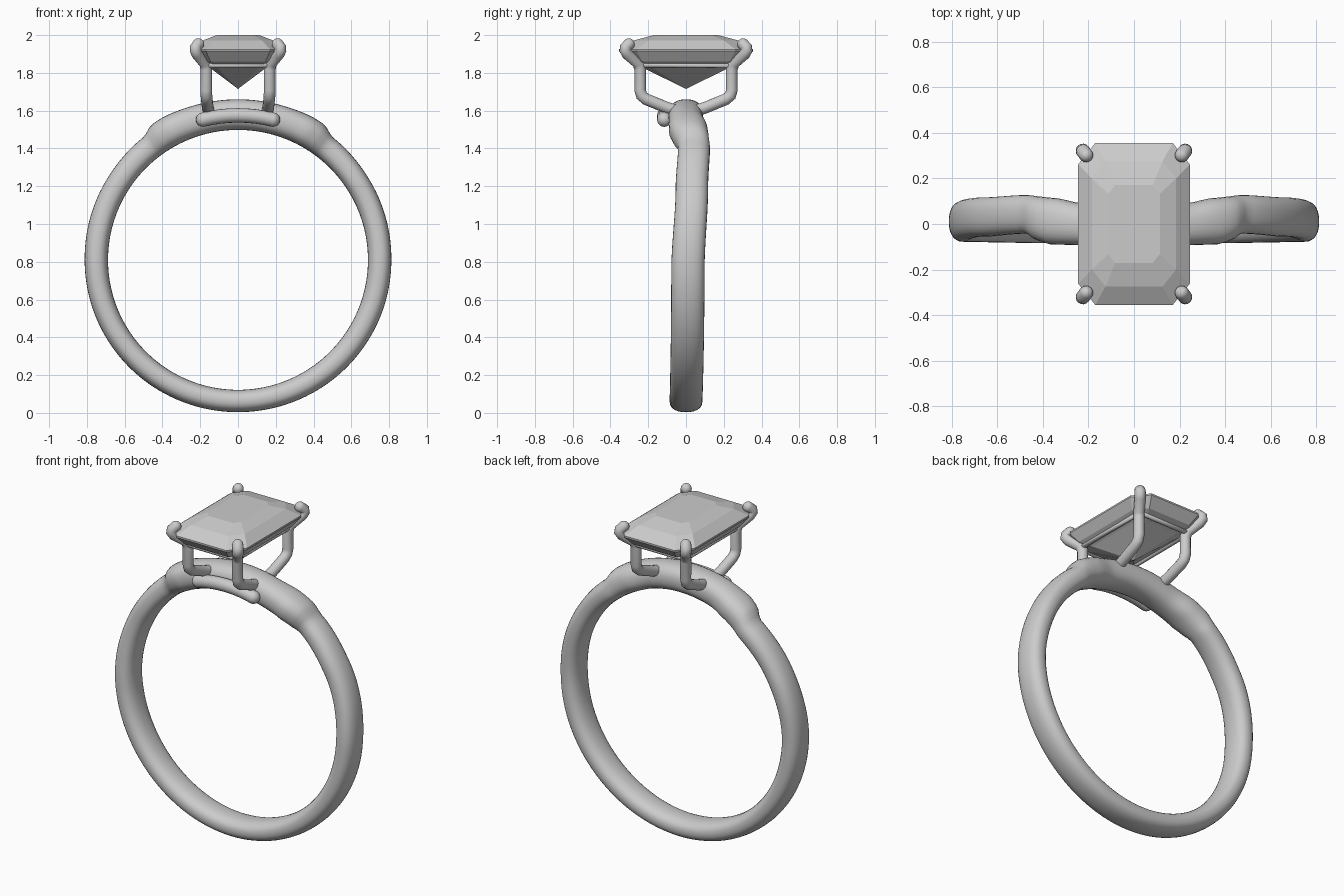
import bpy, bmesh, math
from mathutils import Vector

cube = bpy.data.objects.get("Cube")
if cube:
    bpy.data.objects.remove(cube, do_unlink=True)


def material(name, value):
    mat = bpy.data.materials.new(name)
    mat.use_nodes = True
    colour = (value, value, value, 1)
    mat.diffuse_color = colour
    mat.node_tree.nodes["Principled BSDF"].inputs["Base Color"].default_value = colour
    return mat


grey = material("light grey", 0.6)


def finish(name, bm, smooth):
    bmesh.ops.recalc_face_normals(bm, faces=bm.faces[:])
    mesh = bpy.data.meshes.new(name)
    bm.to_mesh(mesh)
    bm.free()
    mesh.materials.append(grey)
    for p in mesh.polygons:
        p.use_smooth = smooth
    obj = bpy.data.objects.new(name, mesh)
    bpy.context.collection.objects.link(obj)
    return obj


def bridge(bm, rings, closed=False):
    """Join successive vertex loops with quads."""
    count = len(rings) if closed else len(rings) - 1
    for i in range(count):
        a, b = rings[i], rings[(i + 1) % len(rings)]
        n = len(a)
        for j in range(n):
            k = (j + 1) % n
            bm.faces.new((a[j], a[k], b[k], b[j]))


def rod(name, points, radius, closed=False, sides=16):
    """Round wire through points, with ball ends when open."""
    bm = bmesh.new()
    pts = [Vector(p) for p in points]
    n = len(pts)
    rings, side = [], None
    for i, p in enumerate(pts):
        before = pts[i - 1] if closed or i else p
        after = pts[(i + 1) % n] if closed or i < n - 1 else p
        tangent = ((after - p).normalized() + (p - before).normalized()).normalized()
        if side is None:
            side = tangent.orthogonal()
        side = (side - tangent * side.dot(tangent)).normalized()
        other = tangent.cross(side)
        ring = []
        for j in range(sides):
            t = math.tau * j / sides
            ring.append(bm.verts.new(p + radius * (side * math.cos(t) + other * math.sin(t))))
        rings.append(ring)
    bridge(bm, rings, closed)
    if not closed:
        for end in (pts[0], pts[-1]):
            ball = bmesh.ops.create_uvsphere(bm, u_segments=16, v_segments=10, radius=radius)
            bmesh.ops.translate(bm, verts=ball["verts"], vec=end)
    return finish(name, bm, True)


# Band: section keyed by angle from the top (degrees, outer radius, front y, back y)
KEYS = [(0, 0.85, -0.09, 0.09), (16, 0.85, -0.093, 0.09), (28, 0.853, -0.09, 0.115),
        (32, 0.85, -0.075, 0.12), (38, 0.82, -0.042, 0.127), (60, 0.815, -0.055, 0.117),
        (95, 0.812, -0.078, 0.098), (180, 0.806, -0.087, 0.087)]
CENTRE_Z, INNER = 0.81, 0.688


def section(angle):
    for a, b in zip(KEYS, KEYS[1:]):
        if angle <= b[0]:
            t = (angle - a[0]) / (b[0] - a[0])
            t = t * t * (3 - 2 * t)
            return [u + (v - u) * t for u, v in zip(a[1:], b[1:])]
    return KEYS[-1][1:]


def rounded(v, power=0.85):
    return math.copysign(abs(v) ** power, v)


bm = bmesh.new()
rings = []
STEPS, SIDES = 180, 28
for i in range(STEPS):
    a = math.tau * i / STEPS
    outer, front, back = section(min(math.degrees(a), 360 - math.degrees(a)))
    ring = []
    for j in range(SIDES):
        t = math.tau * j / SIDES
        r = (outer + INNER) / 2 + (outer - INNER) / 2 * rounded(math.cos(t))
        y = (front + back) / 2 + (back - front) / 2 * rounded(math.sin(t))
        ring.append(bm.verts.new((r * math.sin(a), y, CENTRE_Z + r * math.cos(a))))
    rings.append(ring)
bridge(bm, rings, closed=True)
finish("band", bm, True)

# Curved bar along the front of the band, below the setting
bar = []
for i in range(9):
    a = math.radians(-14 + 3.5 * i)
    bar.append((0.765 * math.sin(a), -0.115, CENTRE_Z + 0.765 * math.cos(a)))
rod("front_bar", bar, 0.038)

# Four claws holding the stone
CLAW = [(0.155, 0.05, 1.6), (0.16, 0.1, 1.615), (0.165, 0.21, 1.66), (0.167, 0.235, 1.68),
        (0.168, 0.243, 1.71), (0.168, 0.243, 1.82), (0.175, 0.252, 1.85), (0.216, 0.31, 1.9),
        (0.225, 0.322, 1.92), (0.224, 0.32, 1.935), (0.21, 0.302, 1.952)]
for sx, side_name in ((1, "left"), (-1, "right")):
    for sy, end_name in ((-1, "front"), (1, "back")):
        rod(f"claw_{end_name}_{side_name}", [(sx * x, sy * y, z) for x, y, z in CLAW], 0.031)


def octagon(x, y, cut, z):
    """Rectangle with clipped corners."""
    quarter = [(x, y - cut * 1.25), (x - cut, y)]
    loop = quarter + [(-u, v) for u, v in reversed(quarter)]
    loop += [(-u, -v) for u, v in loop]
    return [(u, v, z) for u, v in loop]


# Rail under the stone
rod("gallery_rail", octagon(0.178, 0.262, 0.03, 1.84), 0.014, closed=True, sides=12)

# Step-cut stone: half width, half length, corner cut, height
LEVELS = [(0.113, 0.17, 0.03, 2.0), (0.185, 0.275, 0.06, 1.972), (0.245, 0.355, 0.075, 1.925),
          (0.245, 0.355, 0.075, 1.915), (0.205, 0.305, 0.06, 1.86), (0.15, 0.23, 0.04, 1.828)]
bm = bmesh.new()
rings = [[bm.verts.new(p) for p in octagon(*level)] for level in LEVELS]
bridge(bm, rings)
bm.faces.new(rings[0])
tip = bm.verts.new((0, 0, 1.715))
last = rings[-1]
for j in range(len(last)):
    bm.faces.new((last[j], last[(j + 1) % len(last)], tip))
finish("stone", bm, False)
